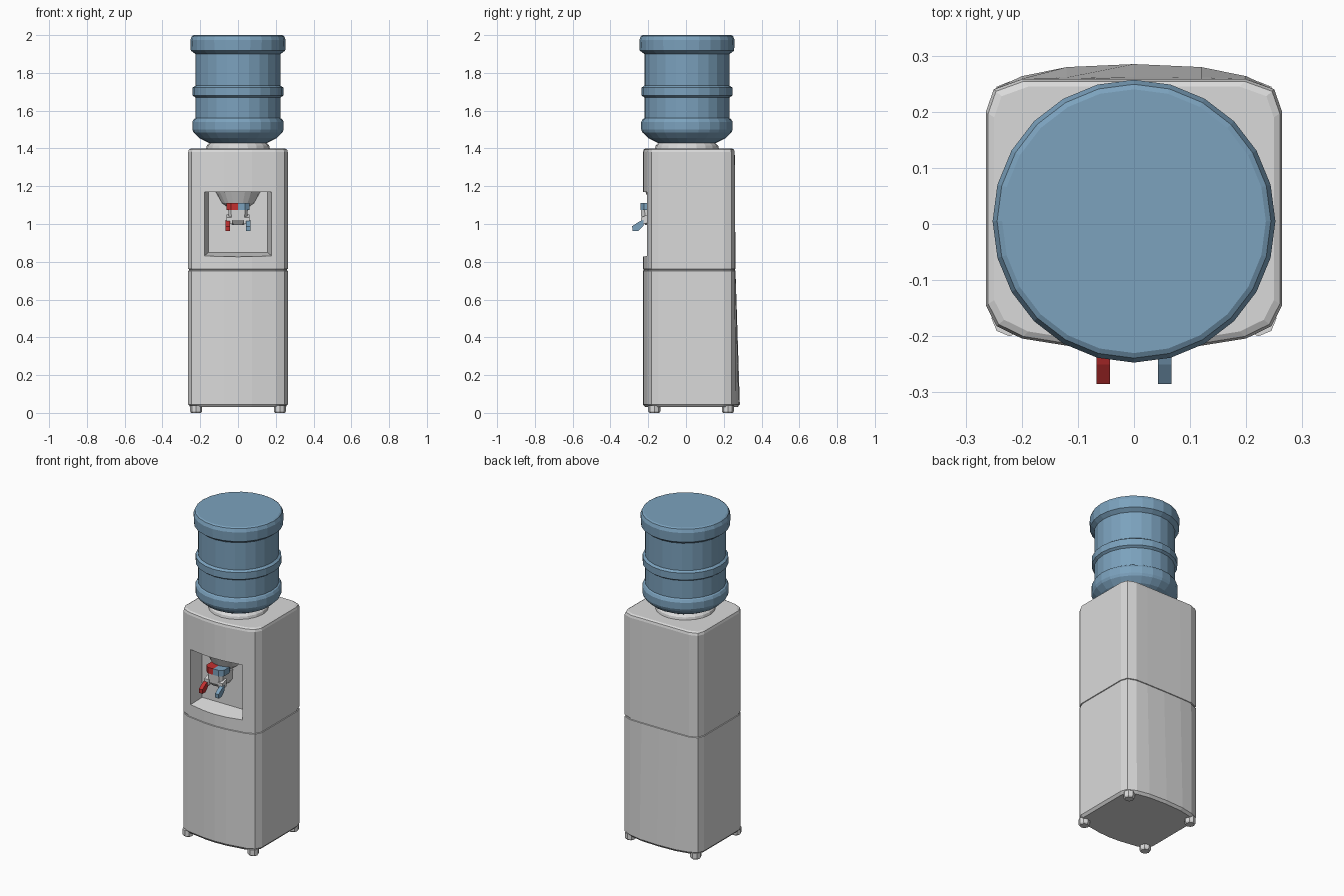
import bpy, bmesh, math

if "Cube" in bpy.data.objects:
    bpy.data.objects.remove(bpy.data.objects["Cube"])


def material(name, rgb):
    m = bpy.data.materials.new(name)
    m.diffuse_color = (*rgb, 1)
    m.use_nodes = True
    m.node_tree.nodes["Principled BSDF"].inputs["Base Color"].default_value = m.diffuse_color
    return m


GREY = material("light_grey", (0.70, 0.70, 0.70))
BLUE = material("water_blue", (0.20, 0.36, 0.51))
RED = material("hot_red", (0.55, 0.03, 0.03))


def loft(name, rings, mat):
    """Closed solid skinned through rings with equal point counts."""
    bm = bmesh.new()
    loops = [[bm.verts.new(p) for p in ring] for ring in rings]
    n = len(loops[0])
    for a, b in zip(loops, loops[1:]):
        for i in range(n):
            j = (i + 1) % n
            bm.faces.new((a[i], a[j], b[j], b[i]))
    bm.faces.new(loops[0][::-1])
    bm.faces.new(loops[-1])
    bmesh.ops.recalc_face_normals(bm, faces=bm.faces)
    me = bpy.data.meshes.new(name)
    bm.to_mesh(me)
    bm.free()
    me.materials.append(mat)
    ob = bpy.data.objects.new(name, me)
    bpy.context.collection.objects.link(ob)
    return ob


def lathe(name, profile, mat, n, cx=0, cy=0):
    """Solid of revolution from (radius, z) pairs."""
    angles = [2 * math.pi * i / n for i in range(n)]
    return loft(name, [[(cx + r * math.cos(a), cy + r * math.sin(a), z)
                        for a in angles] for r, z in profile], mat)


# Cabinet: rounded square section with bowed front and flared lower back
def section(z, bulge=0.0, inset=0.0):
    half = [(0, -.228), (.075, -.224), (.2, -.204), (.245, -.182), (.264, -.145),
            (.264, .2), (.25, .24), (.2, .258 + bulge * .2),
            (.12, .258 + bulge * .8), (0, .258 + bulge)]
    pts = half + [(-x, y) for x, y in half[-2:0:-1]]
    k = 1 - inset / .25
    return [(x * k, .02 + (y - .02) * k, z) for x, y in pts]


cabinet = loft("cabinet", [
    section(.03, .027, .012), section(.045, .027),
    section(.752, .004), section(.754, .004, .004),
    section(.760, .004, .004), section(.762, .004),
    section(1.38), section(1.394, 0, .004), section(1.4, 0, .014)], GREY)

# Dispensing recess, tapering inward
cutter = loft("recess_cutter", [
    [(-w, y, lo), (w, y, lo), (w, y, 1.17), (-w, y, 1.17)]
    for y, w, lo in ((-.3, .2, .81), (-.125, .157, .85))], GREY)
cutter.hide_render = True
mod = cabinet.modifiers.new("recess", 'BOOLEAN')
mod.object = cutter
mod.operation = 'DIFFERENCE'
mod.solver = 'EXACT'
deps = bpy.context.evaluated_depsgraph_get()
cut_mesh = bpy.data.meshes.new_from_object(cabinet.evaluated_get(deps))
cabinet.modifiers.clear()
cabinet.data = cut_mesh
bpy.data.objects.remove(cutter)

# Feet
for side, sx in (("left", -1), ("right", 1)):
    for end, y in (("front", -.168), ("back", .222)):
        lathe(f"foot_{end}_{side}", [(.026, 0), (.032, .008), (.032, .04)],
              GREY, 8, sx * .222, y)

# Collar and ribbed bottle
lathe("bottle_collar", [(.17, 1.395), (.165, 1.415), (.15, 1.43)], GREY, 20, 0, .005)
lathe("water_bottle", [
    (.13, 1.42), (.16, 1.432), (.205, 1.455), (.236, 1.485), (.242, 1.50),
    (.242, 1.54), (.234, 1.555), (.226, 1.56), (.226, 1.67), (.240, 1.68),
    (.240, 1.722), (.226, 1.732), (.226, 1.90), (.250, 1.918),
    (.252, 1.975), (.244, 1.995), (.235, 2.0)], BLUE, 24, 0, .005)

# Sloping hood under the recess ceiling: half cone against the back wall
arc = [math.pi * (1 + i / 10) for i in range(11)]
loft("tap_hood", [[(r * math.cos(a), -.12 + r * .8 * math.sin(a), z) for a in arc]
                  for r, z in ((.05, 1.085), (.085, 1.11), (.12, 1.172))], GREY)

# Tap housing, narrower towards the bottom
loft("tap_housing", [
    [(-w, -.12, z), (-w, f + .02, z), (-w * .7, f, z),
     (w * .7, f, z), (w, f + .02, z), (w, -.12, z)]
    for z, w, f in ((.995, .032, -.215), (1.02, .05, -.235), (1.08, .052, -.24))], GREY)

# Two coloured caps and their levers
lever = [(-.225, 1.022), (-.25, 1.012), (-.285, .988), (-.283, .962),
         (-.255, .962), (-.225, .992)]
for label, s, mat in (("hot", -1, RED), ("cold", 1, BLUE)):
    cap = [(0, -.242), (.036, -.242), (.061, -.222), (.061, -.17), (.04, -.13), (0, -.13)]
    loft(f"{label}_cap", [[(s * x, y, z) for x, y in cap]
                          for z in (1.075, 1.112)], mat)
    loft(f"{label}_lever", [[(s * x, y, z) for y, z in lever]
                            for x in (.043, .067)], mat)
    # Grey arm joining lever to housing
    loft(f"{label}_lever_arm", [[(s * x, -.238, 1.0), (s * x, -.238, 1.035),
                                 (s * x, -.2, 1.05), (s * x, -.2, 1.005)]
                                for x in (.03, .062)], GREY)
